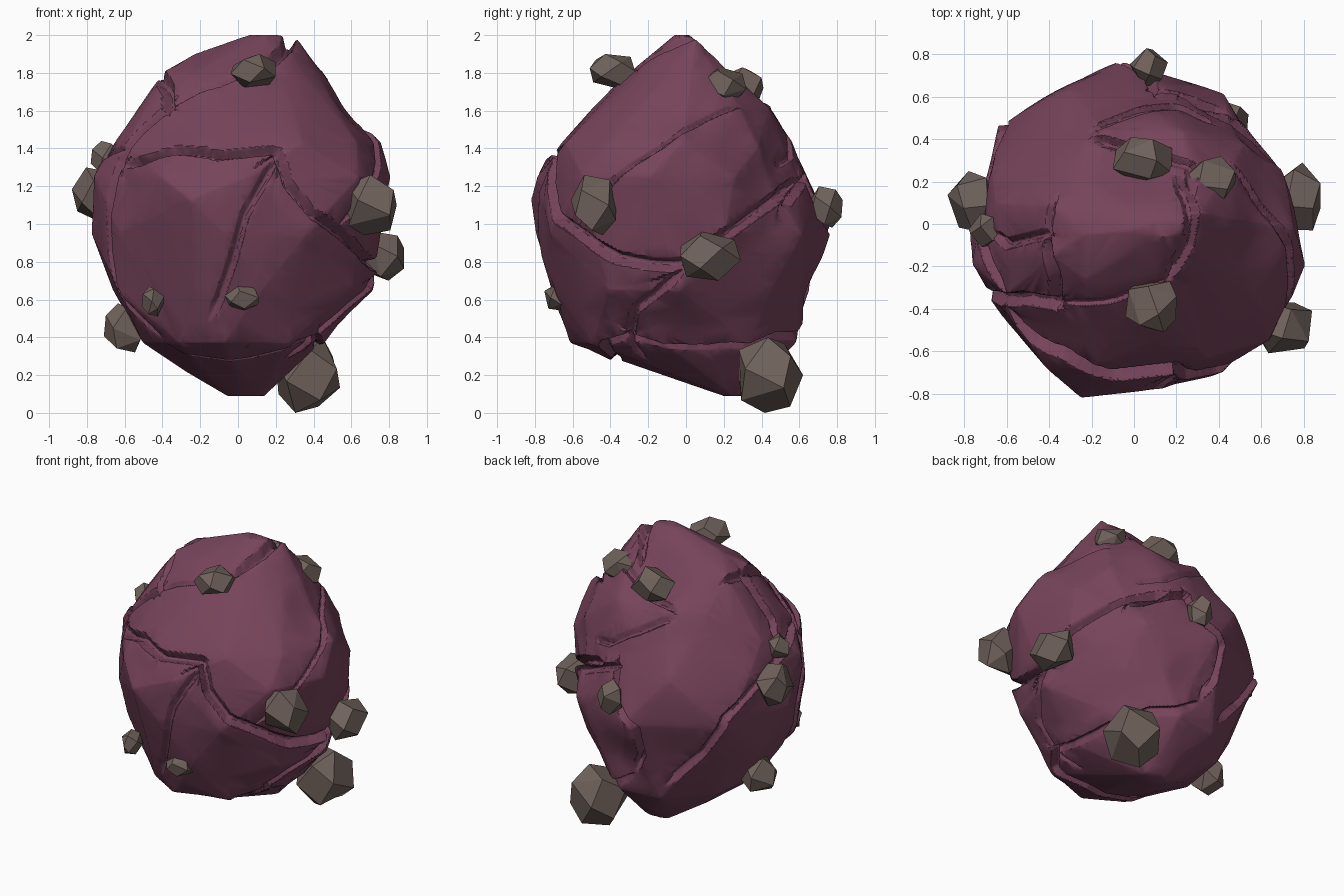
import bpy, bmesh, math, random
from mathutils import Vector, kdtree
from mathutils.bvhtree import BVHTree

random.seed(4)
if "Cube" in bpy.data.objects:
    bpy.data.objects.remove(bpy.data.objects["Cube"], do_unlink=True)

CENTRE = Vector((0, 0, 1))


def make_material(name, colour):
    material = bpy.data.materials.new(name)
    material.use_nodes = True
    material.diffuse_color = (*colour, 1)
    shader = next(n for n in material.node_tree.nodes if n.type == "BSDF_PRINCIPLED")
    shader.inputs["Base Color"].default_value = (*colour, 1)
    shader.inputs["Roughness"].default_value = 0.9
    return material


def make_object(name, bm, material):
    mesh = bpy.data.meshes.new(name)
    bm.to_mesh(mesh)
    bm.free()
    mesh.materials.append(material)
    obj = bpy.data.objects.new(name, mesh)
    bpy.context.collection.objects.link(obj)
    return obj


def convex_hull(points):
    bm = bmesh.new()
    for point in points:
        bm.verts.new(point)
    result = bmesh.ops.convex_hull(bm, input=bm.verts)
    loose = set(result["geom_interior"]) | set(result["geom_unused"])
    loose = [item for item in loose if isinstance(item, bmesh.types.BMVert)]
    bmesh.ops.delete(bm, geom=loose, context="VERTS")
    bmesh.ops.recalc_face_normals(bm, faces=bm.faces)
    return bm


plum = make_material("plum rock", (0.183, 0.057, 0.103))
taupe = make_material("taupe stone", (0.16, 0.12, 0.104))

# Faceted boulder form: height, then the left, right, front and back limits
rings = [
    (0.09, -0.06, 0.14, 0.2, 0.3),
    (0.22, -0.27, 0.27, -0.15, 0.43),
    (0.37, -0.5, 0.44, -0.6, 0.58),
    (0.65, -0.67, 0.7, -0.7, 0.6),
    (0.95, -0.74, 0.74, -0.77, 0.74),
    (1.25, -0.77, 0.82, -0.79, 0.63),
    (1.43, -0.64, 0.74, -0.68, 0.56),
    (1.62, -0.5, 0.54, -0.5, 0.46),
    (1.8, -0.4, 0.41, -0.3, 0.23),
    (2.0, 0.06, 0.22, -0.06, 0.02),
]
points = [Vector((0.31, 0.05, 1.97)), Vector((-0.23, -0.05, 1.9)), Vector((0, -0.03, 1.98)),
          Vector((-0.25, -0.82, 1.13))]
sides = 9
for index, (z, left, right, front, back) in enumerate(rings):
    for side in range(sides):
        angle = math.tau * (side + index * 0.37) / sides + random.uniform(-0.1, 0.1)
        reach = random.uniform(0.99, 1.05)
        x = (left + right) / 2 + (right - left) / 2 * reach * math.cos(angle)
        y = (front + back) / 2 + (back - front) / 2 * reach * math.sin(angle)
        points.append(Vector((x, y, z)))
hull = convex_hull(points)
form = BVHTree.FromBMesh(hull)
hull.free()


def around(*places):
    """Points on the form from bearing in degrees and height."""
    hits = []
    for bearing, z in places:
        a = math.radians(bearing)
        hits.append(form.ray_cast(Vector((0, 0, z)), Vector((math.cos(a), math.sin(a), 0)))[0])
    return [hit for hit in hits if hit]


def over(*places):
    """Points on top of the form from a plan position."""
    hits = [form.ray_cast(Vector((x, y, 3)), Vector((0, 0, -1)))[0] for x, y in places]
    return [hit for hit in hits if hit]


cracks = []


def add_crack(path, depth=0.045, width=0.028, lip=0.012, side=1):
    """Sample a crack densely as directions from the centre."""
    directions = [(p - CENTRE).normalized() for p in path]
    samples = []
    for a, b in zip(directions, directions[1:]):
        steps = max(2, int((b - a).length / 0.008))
        for step in range(steps):
            samples.append((a.lerp(b, step / steps).normalized(), (b - a).normalized()))
    for i, (direction, tangent) in enumerate(samples):
        taper = min(1, i / 14, (len(samples) - 1 - i) / 14)
        across = direction.cross(tangent) * side
        cracks.append((direction, across, depth * taper, width * (0.4 + 0.6 * taper), lip * taper))


# Crest notch, its fainter run over the front, and the flank crack
add_crack(over((0.2, 0.25), (0.27, 0.1), (0.26, -0.1), (0.15, -0.28)), depth=0.06, width=0.036)
add_crack(over((0.17, -0.25), (-0.1, -0.36), (-0.36, -0.37)), depth=0.02, width=0.02, lip=0.008)
add_crack(over((-0.4, -0.05), (-0.36, -0.25), (-0.36, -0.38))
          + around((-145, 1.48), (-150, 1.3), (-153, 1.1), (-157, 0.85), (-155, 0.6), (-140, 0.4)),
          depth=0.06, width=0.038)
# Main ledge across the front and around the side
add_crack(around((-146, 1.3), (-132, 1.33), (-118, 1.38), (-98, 1.35), (-74, 1.38), (-70, 1.2),
                 (-60, 1.04), (-47, 0.95), (-30, 0.82), (-15, 0.78), (0, 0.78), (16, 0.93),
                 (32, 1.05), (52, 1.17), (70, 1.23)), depth=0.055, width=0.034, lip=0.02, side=-1)
# Front split
add_crack(around((-74, 1.34), (-87, 1.05), (-92, 0.8), (-98, 0.6), (-104, 0.48)), depth=0.03)
# Lower seam and its branch
add_crack(around((-140, 0.36), (-112, 0.3), (-80, 0.3), (-55, 0.38), (-35, 0.42), (0, 0.36),
                 (30, 0.37), (60, 0.42), (93, 0.52)), depth=0.03, lip=0.018)
add_crack(around((0, 0.77), (-25, 0.55), (-37, 0.4), (-40, 0.28)), depth=0.035)
# Shoulder crack
add_crack(around((35, 1.62), (10, 1.56), (-8, 1.42), (-30, 1.2), (-48, 0.98)), depth=0.02, width=0.018)
# Rear arc and short crest split
add_crack(over((-0.22, 0.42), (0, 0.53), (0.2, 0.56), (0.42, 0.5)), depth=0.025, lip=0.005)
add_crack(over((-0.22, 0.4), (0.05, 0.37), (0.28, 0.27), (0.27, 0.1)), depth=0.03)
# Right shoulder crack
add_crack(over((-0.35, 0.15), (-0.4, -0.05), (-0.6, -0.1), (-0.68, -0.03)), depth=0.035)
# Rear sweep and rear zigzag
add_crack(around((209, 1.4), (169, 1.2), (144, 1), (134, 0.73), (112, 0.47)), depth=0.04)
add_crack(around((48, 1.1), (82, 1.26), (85, 1.08), (100, 0.92), (101, 0.7), (93, 0.52)), depth=0.05)

# Broad swells and hollows: bearing, height, radius, rise
swells = [(around((bearing, z))[0], size, rise) for bearing, z, size, rise in (
    (88, 1.76, 0.3, -0.07), (40, 1.27, 0.45, -0.06), (88, 0.62, 0.25, -0.03),
    (0, 1.6, 0.25, -0.03), (122, 1.1, 0.45, 0.04))]

# Carve the boulder, with finer faces along the cracks
tree = kdtree.KDTree(len(cracks))
for i, crack in enumerate(cracks):
    tree.insert(crack[0], i)
tree.balance()
bm = bmesh.new()
bmesh.ops.create_icosphere(bm, subdivisions=7, radius=1)
near = {v for v in bm.verts if tree.find(v.co)[2] < 0.06}
fine = [e for e in bm.edges if near.issuperset(e.verts)]
bmesh.ops.subdivide_edges(bm, edges=fine, cuts=1, use_grid_fill=True)
for vert in bm.verts:
    direction = vert.co.normalized()
    hit = form.ray_cast(CENTRE, direction)[0]
    radius = (hit - CENTRE).length
    for spot, size, rise in swells:
        fall = max(0, 1 - ((hit - spot).length / size) ** 2)
        radius += rise * fall * fall
    # Steep wall under the lip, gentler slope on the other side
    groove = 0
    for nearest, i, gap in tree.find_range(direction, 0.07):
        _, across, depth, width, _ = cracks[i]
        reach = width * (0.7 if (direction - nearest).dot(across) > 0 else 1.3)
        groove = max(groove, depth * min(1, 1.5 * max(0, 1 - gap * radius / reach)))
    nearest, i, gap = tree.find(direction)
    _, across, _, width, lip = cracks[i]
    if (direction - nearest).dot(across) > 0:
        radius += lip * min(1, gap / width) * max(0, 1 - gap / 0.18)
    vert.co = CENTRE + direction * (radius - groove)
bmesh.ops.triangulate(bm, faces=bm.faces)
boulder = make_object("boulder", bm, plum)

bpy.ops.object.select_all(action="DESELECT")
boulder.select_set(True)
bpy.context.view_layer.objects.active = boulder
reduce = boulder.modifiers.new("reduce", "DECIMATE")
reduce.ratio = 0.2
bpy.ops.object.modifier_apply(modifier=reduce.name)
bpy.ops.object.shade_smooth_by_angle(angle=math.radians(32))


def add_stone(name, position, half):
    """Faceted stone fitted to its half sizes."""
    count = 13
    spin = random.uniform(0, math.tau)
    corners = []
    for i in range(count):
        z = 1 - 2 * (i + 0.5) / count
        angle = spin + i * math.pi * (3 - math.sqrt(5)) + random.uniform(-0.25, 0.25)
        flat = math.sqrt(1 - z * z)
        corners.append(Vector((flat * math.cos(angle), flat * math.sin(angle), z)))
    for axis in range(3):
        low = min(c[axis] for c in corners)
        high = max(c[axis] for c in corners)
        for c in corners:
            c[axis] = position[axis] + half[axis] * (2 * (c[axis] - low) / (high - low) - 1)
    bm = convex_hull(corners)
    bmesh.ops.dissolve_limit(bm, angle_limit=math.radians(22), verts=bm.verts, edges=bm.edges)
    make_object(name, bm, taupe)


# Embedded stones
add_stone("stone_top_front", (0.08, -0.39, 1.81), (0.12, 0.12, 0.09))
add_stone("stone_top_back", (0.04, 0.3, 1.72), (0.14, 0.11, 0.11))
add_stone("stone_top_left", (0.35, 0.19, 1.73), (0.13, 0.13, 0.1))
add_stone("stone_left_front", (0.7, -0.49, 1.1), (0.14, 0.12, 0.16))
add_stone("stone_left_middle", (0.76, 0.13, 0.83), (0.12, 0.16, 0.13))
add_stone("stone_base", (0.37, 0.45, 0.2), (0.17, 0.17, 0.2))
add_stone("stone_back", (0.07, 0.74, 1.09), (0.09, 0.09, 0.11))
add_stone("stone_right_low", (-0.6, 0.04, 0.45), (0.11, 0.11, 0.13))
add_stone("stone_right_middle", (-0.77, 0.11, 1.16), (0.11, 0.14, 0.14))
add_stone("stone_right_high", (-0.7, -0.03, 1.35), (0.08, 0.08, 0.09))
add_stone("stone_front_right", (-0.45, -0.54, 0.59), (0.06, 0.08, 0.08))
add_stone("stone_front_middle", (0.02, -0.67, 0.61), (0.09, 0.08, 0.07))
